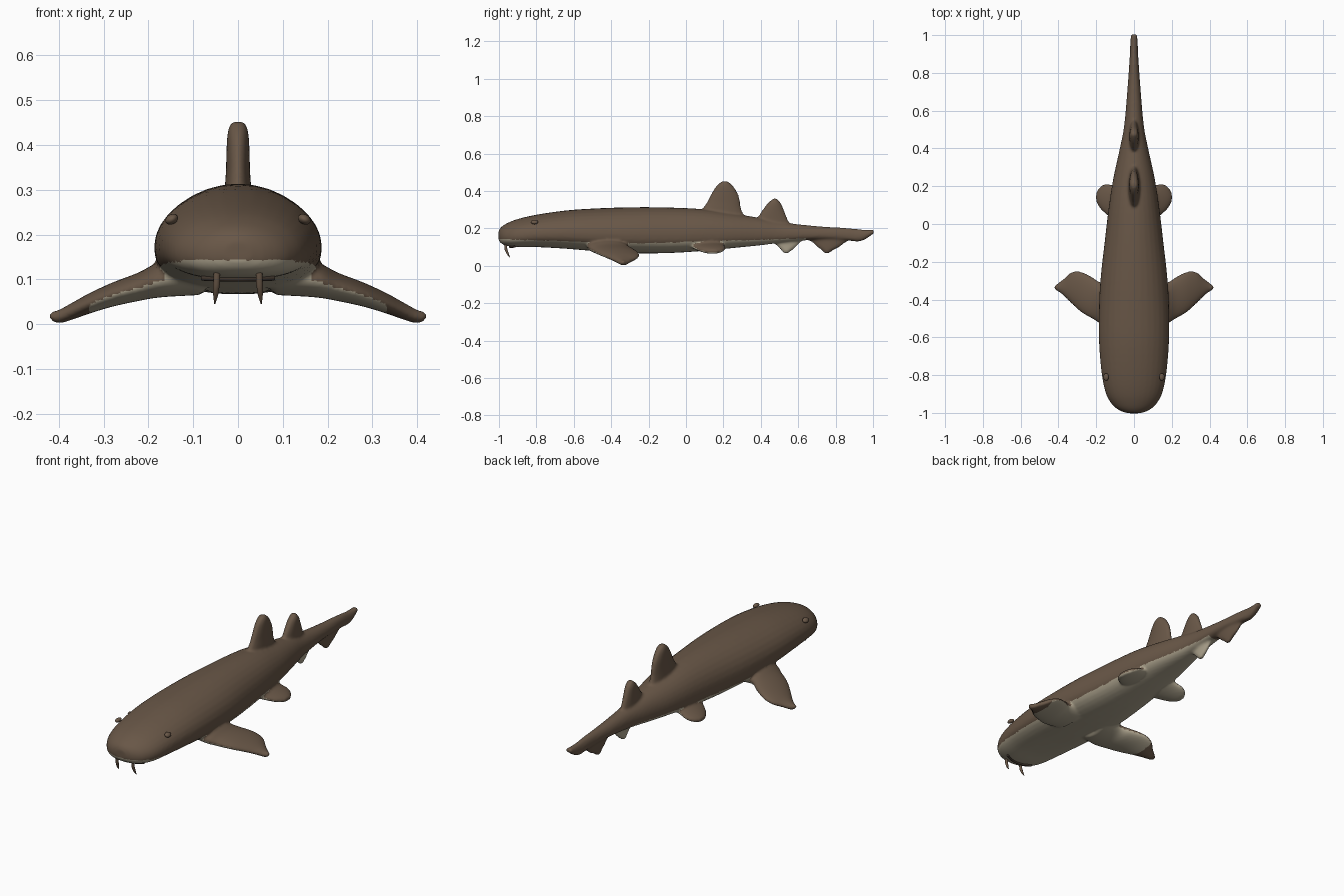
import bpy, bmesh, math
from mathutils import Vector

if "Cube" in bpy.data.objects:
    bpy.data.objects.remove(bpy.data.objects["Cube"], do_unlink=True)


def material(name, r, g, b):
    m = bpy.data.materials.new(name)
    m.use_nodes = True
    m.diffuse_color = (r, g, b, 1)
    shader = m.node_tree.nodes["Principled BSDF"]
    shader.inputs["Base Color"].default_value = (r, g, b, 1)
    shader.inputs["Roughness"].default_value = 0.8
    return m


brown = material("brown skin", 0.14, 0.095, 0.063)
cream = material("cream belly", 0.42, 0.37, 0.27)
dark = material("dark mouth", 0.05, 0.035, 0.025)


def spline(rows, steps=4):
    """Smoothly interpolate between section rows."""
    out = []
    last = len(rows) - 1
    for i in range(last):
        a, b, c, d = (rows[max(0, min(last, i + k))] for k in (-1, 0, 1, 2))
        for s in range(steps):
            t = s / steps
            out.append([q + 0.5 * t * (r - p + t * (2 * p - 5 * q + 4 * r - u
                        + t * (3 * (q - r) + u - p)))
                        for p, q, r, u in zip(a, b, c, d)])
    return out + [list(rows[-1])]


def loft(bm, rows, place, sides=32):
    """Skin closed rings, one per section row, and cap both ends."""
    rings = []
    for row in spline(rows):
        angles = [2 * math.pi * i / sides for i in range(sides)]
        rings.append([bm.verts.new(place(row, math.cos(a), math.sin(a))) for a in angles])
    faces = [bm.faces.new(rings[0]), bm.faces.new(rings[-1])]
    for lower, upper in zip(rings, rings[1:]):
        for i in range(sides):
            j = (i + 1) % sides
            faces.append(bm.faces.new((lower[i], lower[j], upper[j], upper[i])))
    bmesh.ops.recalc_face_normals(bm, faces=faces)


def body_point(row, c, s):
    y, width, bottom, top = row
    middle = bottom + 0.4 * (top - bottom)
    if s >= 0:
        return (width * c, y, middle + (top - middle) * s)
    # flatter underside
    c = math.copysign(abs(c) ** 0.8, c)
    return (width * c, y, middle - (middle - bottom) * abs(s) ** 0.8)


def upright_point(row, c, s):
    z, front, back, thick = row
    return (thick * s, (front + back) / 2 + (back - front) / 2 * c, z)


def side_point(sign):
    def place(row, c, s):
        x, front, back, thick, z = row
        return (sign * x, (front + back) / 2 + (back - front) / 2 * c, z + thick * s)
    return place


# Sections of body: y, half width, bottom, top
body = [(-1.002, .03, .14, .185), (-.99, .07, .122, .205), (-.96, .112, .107, .226),
        (-.9, .148, .1, .25), (-.8, .17, .1, .273), (-.65, .184, .092, .295),
        (-.5, .187, .08, .306), (-.3, .178, .068, .313), (-.1, .156, .068, .312),
        (.1, .132, .08, .302), (.25, .108, .095, .28), (.4, .075, .11, .255),
        (.52, .052, .125, .232), (.7, .036, .14, .212), (.85, .025, .136, .203),
        (.92, .021, .13, .196), (.96, .02, .143, .194), (1.004, .017, .174, .194)]

# Upright fins: z, front, back, half thickness
upright_fins = [
    # first dorsal
    [(.24, .05, .325, .034), (.3, .085, .297, .03), (.34, .112, .29, .027),
     (.38, .133, .28, .026), (.42, .157, .257, .024), (.443, .18, .235, .019),
     (.452, .195, .22, .012)],
    # second dorsal
    [(.19, .34, .57, .028), (.25, .378, .543, .026), (.29, .403, .527, .025),
     (.33, .433, .51, .023), (.352, .457, .492, .017), (.36, .467, .482, .01)],
    # anal
    [(.165, .43, .65, .022), (.125, .468, .612, .018), (.1, .493, .588, .016),
     (.08, .512, .563, .014), (.067, .525, .545, .01)],
    # lower tail lobe
    [(.18, .62, .9, .02), (.14, .655, .872, .018), (.12, .68, .847, .017),
     (.1, .702, .82, .016), (.083, .725, .787, .014), (.067, .74, .765, .01)],
]

# Paired fins: x, front, back, half thickness, z
paired_fins = [
    # pectoral
    [(.08, -.52, -.29, .04, .105), (.17, -.527, -.31, .04, .1),
     (.22, -.502, -.282, .032, .084), (.28, -.467, -.253, .027, .066),
     (.33, -.422, -.254, .023, .047), (.37, -.382, -.288, .019, .029),
     (.402, -.357, -.313, .015, .016), (.42, -.347, -.328, .009, .019)],
    # pelvic
    [(.06, .0, .2, .027, .12), (.11, .025, .207, .025, .105),
     (.15, .053, .212, .022, .092), (.18, .083, .197, .018, .082),
     (.201, .12, .165, .01, .076)],
]

# Body and fins in one mesh, fused with soft joins
bm = bmesh.new()
loft(bm, body, body_point)
for fin in upright_fins:
    loft(bm, fin, upright_point)
for fin in paired_fins:
    for sign in (-1, 1):
        loft(bm, fin, side_point(sign))
mesh = bpy.data.meshes.new("body_with_fins")
bm.to_mesh(mesh)
bm.free()
shark = bpy.data.objects.new("body_with_fins", mesh)
bpy.context.collection.objects.link(shark)
remesh = shark.modifiers.new("fuse", "REMESH")
remesh.mode = "VOXEL"
remesh.voxel_size = 0.007
soften = shark.modifiers.new("soften", "SMOOTH")
soften.factor = 0.5
soften.iterations = 5
graph = bpy.context.evaluated_depsgraph_get()
fused = bpy.data.meshes.new_from_object(shark.evaluated_get(graph))
shark.modifiers.clear()
shark.data = fused
fused.materials.clear()
fused.materials.append(brown)
fused.materials.append(cream)

# Cream underside, with brown tail lobe and pectoral tips
for face in fused.polygons:
    centre, reach = face.center, abs(face.center.x)
    waterline = 0.12 + 0.03 * abs(centre.y + 0.25)
    slope = 0.15 if reach < 0.15 else -0.2
    under = centre.z < waterline and face.normal.z < slope
    anal = 0.42 < centre.y < 0.64 and centre.z < 0.13
    face.material_index = int((under or anal) and reach < 0.33 and centre.y < 0.64)
    face.use_smooth = True


def tube(name, points, radius, mat):
    """Round tube through points given as x, y, z, relative radius."""
    curve = bpy.data.curves.new(name, "CURVE")
    curve.dimensions = "3D"
    curve.bevel_depth = radius
    curve.bevel_resolution = 2
    curve.use_fill_caps = True
    path = curve.splines.new("POLY")
    path.points.add(len(points) - 1)
    for p, (x, y, z, r) in zip(path.points, points):
        p.co = (x, y, z, 1)
        p.radius = r
    curve.materials.append(mat)
    obj = bpy.data.objects.new(name, curve)
    bpy.context.collection.objects.link(obj)


for side, sign in (("left", 1), ("right", -1)):
    # Eyes
    bpy.ops.mesh.primitive_uv_sphere_add(segments=20, ring_count=12, radius=1,
                                         location=(sign * .148, -.81, .234))
    eye = bpy.context.object
    eye.name = side + "_eye"
    eye.scale = (.015, .02, .011)
    eye.rotation_euler.y = sign * 0.5
    eye.data.materials.append(brown)
    bpy.ops.object.shade_smooth()
    # Barbels
    tube(side + "_barbel", [(sign * .047, -.965, .122, 1), (sign * .048, -.963, .09, 1),
                            (sign * .05, -.954, .066, .75), (sign * .052, -.942, .045, .15)],
         .008, brown)

# Mouth
tube("mouth", [(.08 * t, -.94 + .025 * t * t, .101 + .002 * t * t, 1)
               for t in (i / 6 for i in range(-6, 7))], .006, dark)
